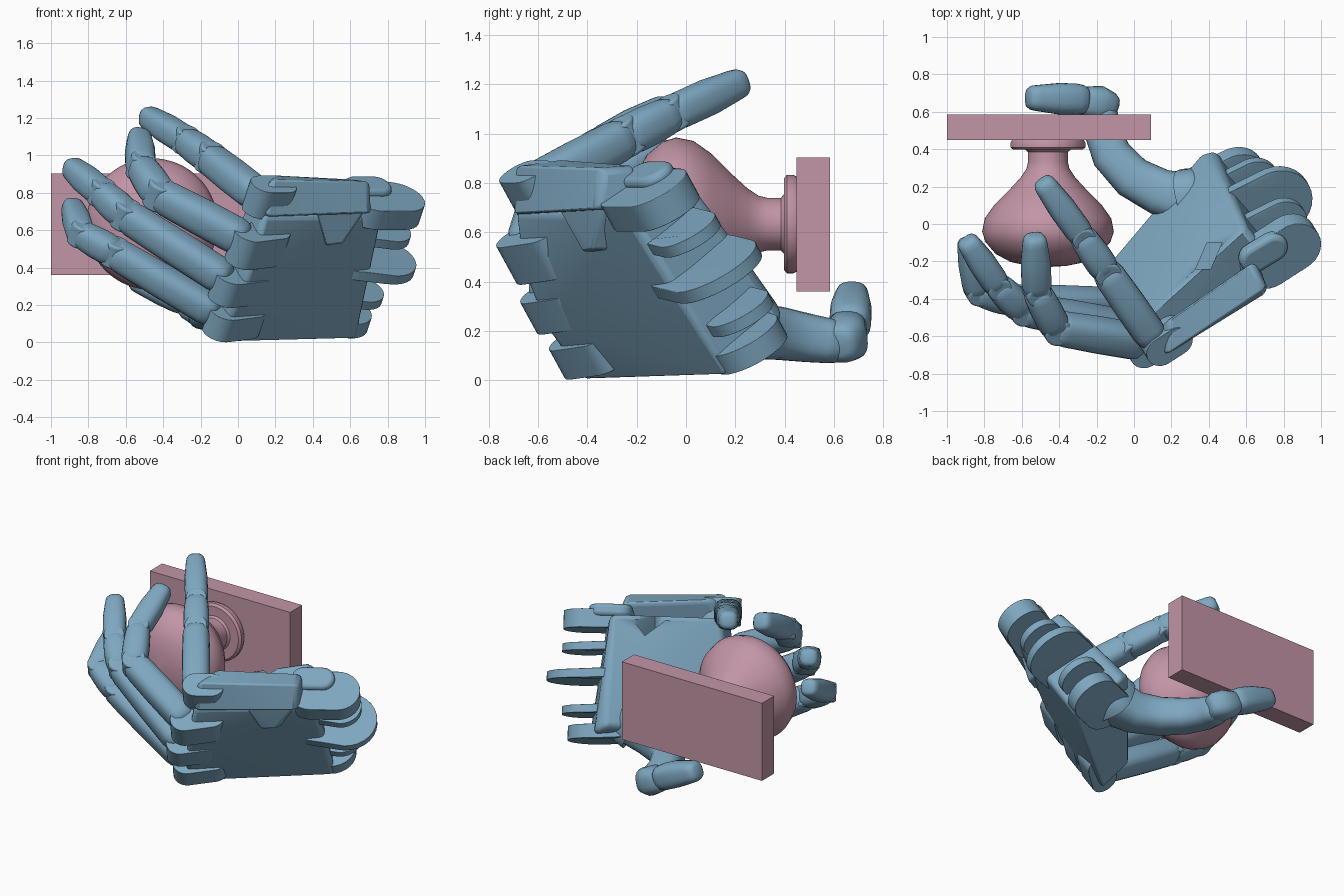
import bpy, bmesh, math
from mathutils import Vector as V, Matrix

if "Cube" in bpy.data.objects:
    bpy.data.objects.remove(bpy.data.objects["Cube"])

def mat(name, c):
    m = bpy.data.materials.new(name)
    m.diffuse_color = (*c, 1)
    m.use_nodes = True
    m.node_tree.nodes["Principled BSDF"].inputs["Base Color"].default_value = m.diffuse_color
    return m

BLUE = mat("hand_blue", (0.21, 0.39, 0.53))
PINK = mat("knob_pink", (0.54, 0.30, 0.38))
ALONG = V((-0.84, -0.54, 0)).normalized()            # wrist to knuckles
ACROSS = V((0.28, -0.46, 0.84)).normalized()         # little finger to index
INWARD = V((-0.45, 0.7, 0.54)).normalized()          # back of hand to palm side

def finish(bm, name, material, bevel=0, angle=35):
    bmesh.ops.recalc_face_normals(bm, faces=bm.faces)
    me = bpy.data.meshes.new(name)
    bm.to_mesh(me)
    bm.free()
    ob = bpy.data.objects.new(name, me)
    bpy.context.collection.objects.link(ob)
    me.materials.append(material)
    if bevel:
        b = ob.modifiers.new("bevel", 'BEVEL')
        b.width, b.segments, b.limit_method = bevel, 3, 'ANGLE'
        b.angle_limit = math.radians(35)
    bpy.ops.object.select_all(action='DESELECT')
    ob.select_set(True)
    bpy.context.view_layer.objects.active = ob
    bpy.ops.object.shade_smooth_by_angle(angle=math.radians(angle))
    return ob

def hull(name, pts, bevel=0.03):
    bm = bmesh.new()
    for p in pts:
        bm.verts.new(p)
    r = bmesh.ops.convex_hull(bm, input=bm.verts)
    bmesh.ops.delete(bm, geom=[v for v in set(r["geom_interior"]) if isinstance(v, bmesh.types.BMVert)], context='VERTS')
    bmesh.ops.dissolve_limit(bm, angle_limit=math.radians(4), verts=bm.verts, edges=bm.edges)
    return finish(bm, name, BLUE, bevel)

def frame(axis):
    return axis.to_track_quat('Z', 'Y').to_matrix()

def disc_pts(c, r, width, axis=ACROSS, n=28):
    m = frame(axis)
    return [V(c) + m @ V((r * math.cos(a), r * math.sin(a), s * width / 2))
            for s in (-1, 1) for a in [2 * math.pi * i / n for i in range(n)]]

def lobe(name, c, r, width, back, bevel=0.025):
    """Rounded tab: a disc swept towards the palm."""
    hull(name, disc_pts(c, r, width) + disc_pts(V(c) + back, r, width), bevel)

def limb(name, pts, rads, axis=ACROSS, n=24):
    """Rounded-box tube along a path, with domed ends."""
    pts = [V(p) for p in pts]
    d0, d1 = (pts[1] - pts[0]).normalized(), (pts[-1] - pts[-2]).normalized()
    cap = [(0, .5), (.12, .75), (.4, .93)]
    rings = [(pts[0] + d0 * t * rads[0], rads[0] * s, d0) for t, s in cap]
    rings.append((pts[0] + d0 * .85 * rads[0], rads[0], d0))
    for i in range(1, len(pts) - 1):
        d = (pts[i + 1] - pts[i]).normalized() + (pts[i] - pts[i - 1]).normalized()
        rings.append((pts[i], rads[i], d.normalized()))
    rings.append((pts[-1] - d1 * .85 * rads[-1], rads[-1], d1))
    rings += [(pts[-1] - d1 * t * rads[-1], rads[-1] * s, d1) for t, s in reversed(cap)]
    bm = bmesh.new()
    loops = []
    for p, r, d in rings:
        side = (axis - d * axis.dot(d)).normalized()
        up = d.cross(side)
        loop = []
        for i in range(n):
            c, s = math.cos(2 * math.pi * i / n), math.sin(2 * math.pi * i / n)
            k = (abs(c) ** 2.8 + abs(s) ** 2.8) ** (-1 / 2.8)
            loop.append(bm.verts.new(p + (side * c + up * s) * r * k))
        loops.append(loop)
    for a, b in zip(loops, loops[1:]):
        for i in range(n):
            bm.faces.new((a[i], a[(i + 1) % n], b[(i + 1) % n], b[i]))
    bm.faces.new(loops[0])
    bm.faces.new(loops[-1])
    return finish(bm, name, BLUE, angle=50)

def finger(name, joints, r):
    """Three segments with hinge pins between them."""
    J = [V(j) for j in joints]
    for i in range(3):
        a, b = J[i], J[i + 1]
        d = (b - a).normalized()
        ra, rb = r * (1 - .09 * i), r * (.95 - .1 * i)
        end = b if i == 2 else b + d * .02
        limb(f"{name}_segment_{i + 1}", [a - d * .02, a.lerp(b, .5), end],
             [ra, ra, rb if i < 2 else rb * .92])
        if i:
            hull(f"{name}_hinge_{i}", disc_pts(a, ra * .88, ra * 1.75), .012)

# plate and knob
bm = bmesh.new()
bmesh.ops.create_cube(bm, size=1, matrix=Matrix.Translation((-.455, .517, .632)) @ Matrix.Diagonal((1.09, .135, .545, 1)))
finish(bm, "door_plate", PINK)

profile = [(.001, -.23), (.1, -.224), (.2, -.203), (.28, -.16), (.335, -.095), (.352, -.04), (.338, .03),
           (.285, .105), (.2, .19), (.145, .25), (.115, .295), (.107, .33), (.107, .385), (.12, .397), (.185, .397),
           (.2, .41), (.2, .435), (.19, .455), (.001, .455)]
bm = bmesh.new()
vs = [bm.verts.new((-.46 + r, y, .633)) for r, y in profile]
es = [bm.edges.new(p) for p in zip(vs, vs[1:])]
bmesh.ops.spin(bm, geom=vs + es, cent=(-.46, 0, .633), axis=(0, 1, 0), angle=2 * math.pi, steps=64, use_merge=True)
bmesh.ops.remove_doubles(bm, verts=bm.verts, dist=.0005)
finish(bm, "knob", PINK)

# palm slab, with a slot near the index side
palm = hull("palm", [(.14, -.7, .68), (.08, -.67, .45), (0, -.58, .22), (-.1, -.42, .0), (.64, .17, .02), (.78, -.24, .68),
                     (.07, -.5, .8), (-.19, -.27, .15), (.43, .4, .25), (.6, -.02, .87),
                     (.28, .02, .5), (.36, .38, .3)])
block = hull("index_block", [(.15, -.71, .67), (.72, -.36, .69), (.17, -.7, .87), (.71, -.34, .86),
                             (.17, -.52, .895), (.64, -.2, .87), (.1, -.58, .68), (.66, -.2, .7)])
cut = hull("slot_cutter", [V((.4, -.17, .8)) + V((x * .04 + y * .03, y * .07, z * .13))
                           for x in (-1, 1) for y in (-1, 1) for z in (-1, 1)], 0)
cut.hide_render = True
cut.hide_viewport = True
b = palm.modifiers.new("slot", 'BOOLEAN')
b.operation, b.object, b.solver = 'DIFFERENCE', cut, 'EXACT'
# raised lip on the back of the hand
hull("back_lip", [(x, y + d, z) for x, y, z in [(.42, -.52, .7), (.47, -.42, .52), (.56, -.38, .53), (.7, -.33, .74)]
                  for d in (0, .12)], .012)

# knuckles and fingers
knuckles = [("index", (.125, -.645, .775), .085, .17), ("middle", (.04, -.65, .51), .09, .18),
            ("ring", (-.055, -.56, .295), .09, .15), ("little", (-.085, -.445, .108), .09, .14)]
for n, c, r, w in knuckles:
    back = -ALONG * .1 if n == "index" else -ALONG * .17 + INWARD * .03
    lobe(n + "_knuckle", c, r, w, back, .03)

finger("index_finger", [(.1, -.61, .79), (-.15, -.25, .985), (-.28, -.06, 1.08), (-.495, .235, 1.215)], .09)
finger("middle_finger", [(.03, -.63, .55), (-.42, -.555, .79), (-.52, -.36, .94), (-.53, -.06, 1.11)], .094)
finger("ring_finger", [(-.07, -.55, .34), (-.6, -.455, .68), (-.73, -.33, .8), (-.9, -.08, .945)], .091)
finger("little_finger", [(-.13, -.43, .165), (-.66, -.41, .48), (-.84, -.36, .58), (-.89, -.08, .735)], .087)

# thumb
UP = V((0, 0, 1))
limb("thumb_base", [(.42, .16, .3), (.3, .13, .25), (.14, .17, .21), (-.01, .25, .2), (-.12, .37, .19), (-.17, .5, .17),
                    (-.18, .65, .15)], [.17, .145, .125, .115, .108, .098, .092], UP)
limb("thumb_knuckle", [(-.1, .61, .14), (-.19, .645, .17), (-.3, .66, .22)], [.09, .095, .085], UP)
limb("thumb_tip", [(-.25, .665, .21), (-.4, .67, .28), (-.57, .675, .35)], [.084, .084, .07], UP)

# wrist hinge tabs
BACK = V((-.16, -.08, .02))
for n, c, r, w in [("outer", (.845, -.1, .73), .145, .12), ("upper", (.79, .01, .59), .135, .05),
                   ("large", (.755, .12, .44), .2, .055), ("lower", (.64, .22, .27), .14, .05),
                   ("bottom", (.55, .25, .145), .16, .09)]:
    lobe(n + "_wrist_tab", c, r, w, ALONG * .17 if n == "outer" else BACK, .015)
lobe("wrist_bump", (.74, -.12, .82), .08, .08, V((-.1, -.06, 0)), .025)
